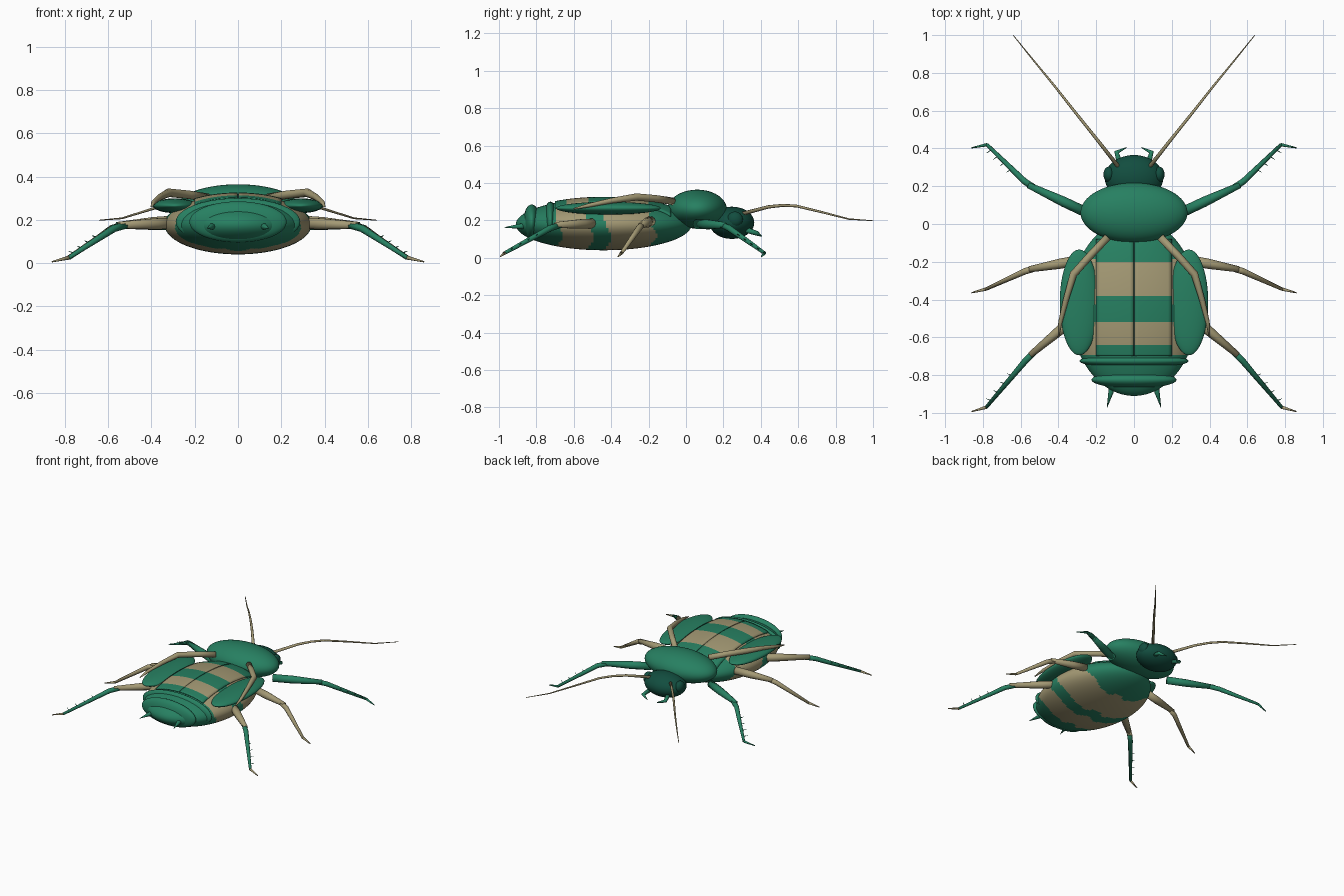
import bpy, bmesh, math
from mathutils import Vector

if "Cube" in bpy.data.objects:
    bpy.data.objects.remove(bpy.data.objects["Cube"])


def material(name, rgb):
    m = bpy.data.materials.new(name)
    m.diffuse_color = (*rgb, 1)
    m.use_nodes = True
    m.node_tree.nodes["Principled BSDF"].inputs["Base Color"].default_value = m.diffuse_color
    return m


GREEN = material("shell green", (0.02, 0.215, 0.12))
DARK = material("dark green", (0.006, 0.075, 0.05))
TAN = material("tan", (0.37, 0.32, 0.175))
SEAM = material("seam dark", (0.012, 0.06, 0.04))


def finish(name, bm, mats, smooth=True):
    bmesh.ops.recalc_face_normals(bm, faces=bm.faces)
    me = bpy.data.meshes.new(name)
    bm.to_mesh(me)
    bm.free()
    for m in mats:
        me.materials.append(m)
    for p in me.polygons:
        p.use_smooth = smooth
    ob = bpy.data.objects.new(name, me)
    bpy.context.collection.objects.link(ob)
    return ob


def ellipsoid(name, centre, radii, mats, rule=None, seg=40, rings=24):
    """Ellipsoid with its poles along y."""
    bm = bmesh.new()
    bmesh.ops.create_uvsphere(bm, u_segments=seg, v_segments=rings, radius=1)
    for v in bm.verts:
        x, y, z = v.co
        v.co = Vector((x * radii[0], z * radii[1], -y * radii[2])) + Vector(centre)
    if rule:
        for f in bm.faces:
            f.material_index = rule(f.calc_center_median())
    return finish(name, bm, mats)


def tube(name, pts, radii, mat, sides=10):
    """Tapered limb through the given points."""
    bm = bmesh.new()
    pts = [Vector(p) for p in pts]
    rows = []
    for i, p in enumerate(pts):
        d = (pts[min(i + 1, len(pts) - 1)] - pts[max(i - 1, 0)]).normalized()
        a = d.cross(Vector((0, 0, 1))).normalized()
        b = a.cross(d)
        rows.append([bm.verts.new(p + radii[i] * (a * math.cos(t) + b * math.sin(t)))
                     for t in (2 * math.pi * k / sides for k in range(sides))])
    for r, s in zip(rows, rows[1:]):
        for k in range(sides):
            n = (k + 1) % sides
            bm.faces.new((r[k], r[n], s[n], s[k]))
    bm.faces.new(rows[0])
    bm.faces.new(rows[-1])
    return finish(name, bm, [mat])


# Abdomen with wavy bands
AC, AR = (0, -0.44, 0.178), (0.34, 0.47, 0.138)


def wavy_band(c):
    a = math.atan2(c.z - AC[2], abs(c.x))
    y = c.y + 0.018 * math.sin(5 * a) + 0.008 * math.sin(11 * a + 1)
    return 1 if -0.68 < y < -0.515 or -0.42 < y < -0.18 else 0


ellipsoid("abdomen", AC, AR, [GREEN, TAN], wavy_band, 96, 110)

# Rear abdomen rings
ellipsoid("rear_ring_front", (0, -0.725, 0.19), (0.288, 0.04, 0.11), [GREEN])
ellipsoid("rear_ring_back", (0, -0.825, 0.19), (0.225, 0.045, 0.095), [GREEN])

# Thorax and head
ellipsoid("thorax", (0, 0.06, 0.26), (0.283, 0.158, 0.104), [GREEN], seg=56, rings=32)
ellipsoid("head", (0, 0.245, 0.187), (0.155, 0.12, 0.086), [DARK])


def back_z(x, y):
    q = 1 - (x / AR[0]) ** 2 - ((y - AC[1]) / AR[1]) ** 2
    return AC[2] + AR[2] * math.sqrt(max(q, 0))


def back_plate(name, x0, x1, y0, y1, lift, mats, rule):
    """Closed curved plate following the back."""
    bm = bmesh.new()
    nx, ny = 10, 62
    grid = []
    for j in range(ny + 1):
        y = y0 + (y1 - y0) * j / ny
        grid.append([bm.verts.new((x, y, back_z(x, y) + lift)) for x in
                     (x0 + (x1 - x0) * i / nx for i in range(nx + 1))])
    for j in range(ny):
        for i in range(nx):
            f = bm.faces.new((grid[j][i], grid[j][i + 1], grid[j + 1][i + 1], grid[j + 1][i]))
            f.material_index = rule(f.calc_center_median())
    ob = finish(name, bm, mats)
    mod = ob.modifiers.new("thickness", "SOLIDIFY")
    mod.thickness = 0.012
    mod.offset = -1
    return ob


def straight_band(c):
    return 1 if -0.38 < c.y < -0.2 or -0.64 < c.y < -0.52 else 0


# Central seam
back_plate("back_seam", -0.004, 0.004, -0.7, -0.08, 0.004, [SEAM], lambda c: 0)

for s, side in ((-1, "left"), (1, "right")):
    # Banded wing covers and side wing pads
    back_plate("wing_cover_" + side, s * 0.003, s * 0.2, -0.7, -0.08, 0.01,
               [GREEN, TAN], straight_band)
    ellipsoid("wing_pad_" + side, (s * 0.29, -0.415, 0.265), (0.103, 0.28, 0.034), [GREEN])

    # Eyes, mouthparts and tail spikes
    ellipsoid("eye_" + side, (s * 0.132, 0.262, 0.205), (0.03, 0.042, 0.042), [DARK], seg=20, rings=12)
    tube("mandible_" + side, [(s * 0.075, 0.32, 0.15), (s * 0.092, 0.38, 0.13), (s * 0.04, 0.405, 0.115)],
         [0.016, 0.013, 0.002], GREEN)
    tube("tail_spike_" + side, [(s * 0.115, -0.84, 0.17), (s * 0.122, -0.89, 0.168), (s * 0.143, -0.972, 0.162)],
         [0.018, 0.014, 0.001], GREEN)

    # Antenna
    tube("antenna_" + side,
         [(s * 0.08, 0.3, 0.235), (s * 0.19, 0.44, 0.272), (s * 0.25, 0.515, 0.28), (s * 0.31, 0.59, 0.277),
          (s * 0.42, 0.73, 0.243), (s * 0.535, 0.87, 0.207), (s * 0.64, 1.0, 0.198)],
         [0.011, 0.009, 0.008, 0.0075, 0.006, 0.004, 0.002], TAN, 8)

    # Long limb folded over the back
    tube("folded_limb_" + side,
         [(s * 0.14, -0.07, 0.302), (s * 0.23, -0.165, 0.316), (s * 0.32, -0.265, 0.325),
          (s * 0.36, -0.4, 0.305), (s * 0.39, -0.52, 0.28), (s * 0.4, -0.6, 0.262)],
         [0.02, 0.02, 0.02, 0.015, 0.011, 0.004], TAN)

    # Walking legs: hip, knee, ankle, toe; colours for thigh, shin, foot
    legs = {
        "front": ((0.25, 0.06, 0.18), (0.56, 0.206, 0.175), (0.778, 0.42, 0.025), (0.86, 0.403, 0.006),
                  (GREEN, GREEN, GREEN)),
        "middle": ((0.28, -0.19, 0.195), (0.555, -0.24, 0.175), (0.785, -0.345, 0.025), (0.86, -0.364, 0.006),
                   (TAN, TAN, TAN)),
        "rear": ((0.27, -0.46, 0.185), (0.55, -0.695, 0.175), (0.782, -0.97, 0.025), (0.86, -0.993, 0.006),
                 (TAN, GREEN, TAN)),
    }
    for leg, (*joints, cols) in legs.items():
        hip, knee, ankle, toe = [Vector((s * x, y, z)) for x, y, z in joints]
        tag = f"_{leg}_{side}"
        tube("thigh" + tag, [hip, hip.lerp(knee, 0.4), knee], [0.027, 0.027, 0.016], cols[0])
        tube("shin" + tag, [knee.lerp(hip, 0.12), knee.lerp(ankle, 0.1), ankle],
             [0.017, 0.017, 0.009], cols[1])
        tube("foot" + tag, [ankle, toe], [0.009, 0.003], cols[2])
        # Shin spines
        if leg != "middle":
            for k in range(4):
                p = knee.lerp(ankle, 0.4 + 0.16 * k)
                tip = p + Vector((s * 0.028, -0.018 if leg == "front" else 0.012, 0.012))
                tube(f"spine_{k}" + tag, [p, tip], [0.004, 0.001], GREEN, 5)
